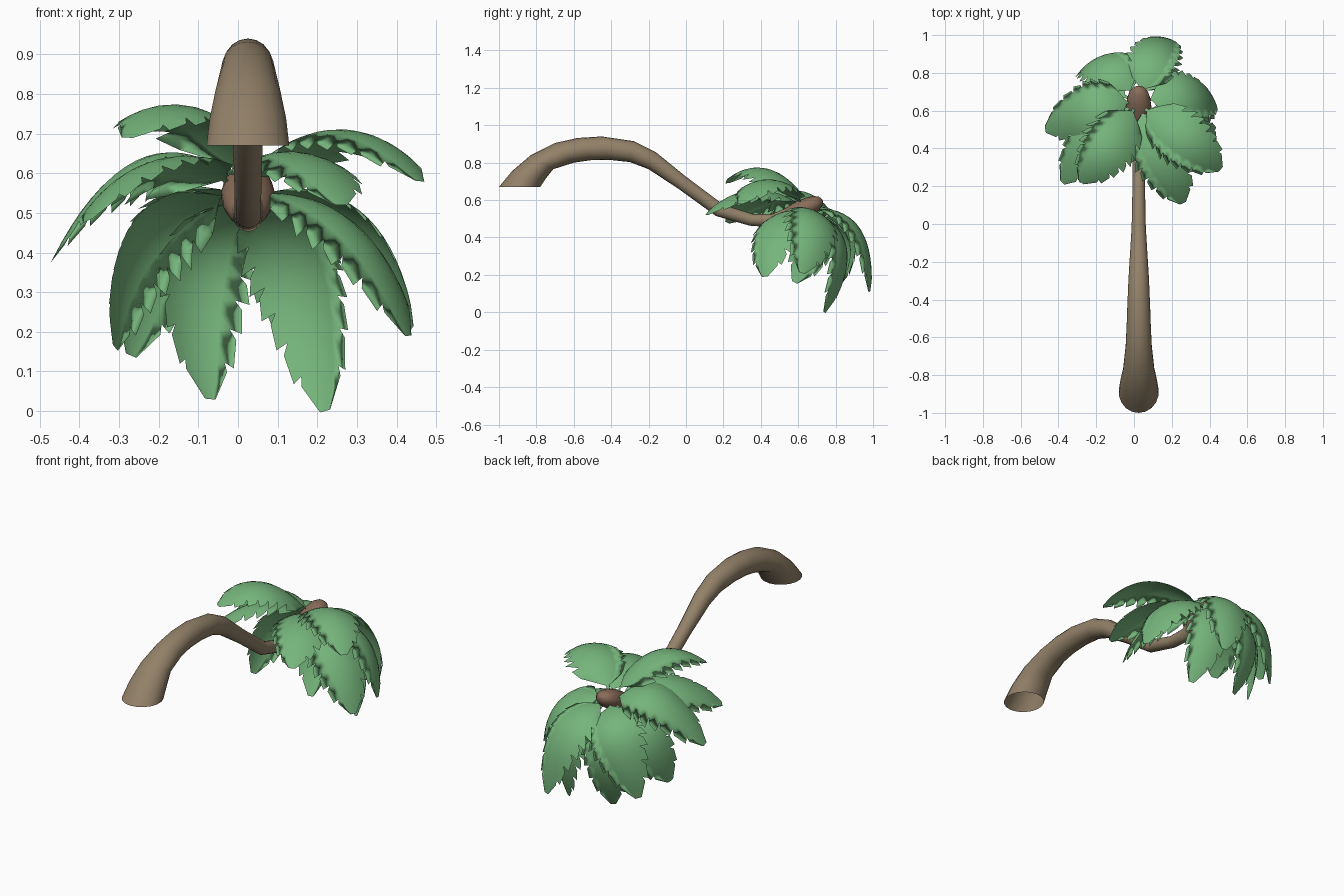
import bpy, math
from mathutils import Vector as V

if "Cube" in bpy.data.objects:
    bpy.data.objects.remove(bpy.data.objects["Cube"])


def material(name, rgb):
    m = bpy.data.materials.new(name)
    m.diffuse_color = (*rgb, 1)
    m.use_nodes = True
    m.node_tree.nodes["Principled BSDF"].inputs["Base Color"].default_value = m.diffuse_color
    return m


BARK = material("bark", (0.29, 0.22, 0.14))
BUD = material("bud_brown", (0.25, 0.15, 0.10))
LEAF = material("leaf_green", (0.18, 0.46, 0.20))


def make(name, verts, faces, mat):
    me = bpy.data.meshes.new(name)
    me.from_pydata([tuple(v) for v in verts], [], faces)
    me.materials.append(mat)
    ob = bpy.data.objects.new(name, me)
    bpy.context.collection.objects.link(ob)
    me.shade_smooth()
    return ob


def tube(name, rings, mat, sides=18, cap=False):
    """Loft rings given as (upper y, z, lower y, z, half width in x)."""
    verts, faces = [], []
    for uy, uz, ly, lz, w in rings:
        up, lo = V((0.025, uy, uz)), V((0.025, ly, lz))
        c, h = (up + lo) / 2, (up - lo) / 2
        for k in range(sides):
            a = 2 * math.pi * k / sides
            verts.append(c + h * math.cos(a) + V((w * math.sin(a), 0, 0)))
    for r in range(len(rings) - 1):
        for k in range(sides):
            j = (k + 1) % sides
            faces.append((r * sides + k, r * sides + j,
                          (r + 1) * sides + j, (r + 1) * sides + k))
    if cap:
        n = (len(rings) - 1) * sides
        faces.append(tuple(range(n, n + sides)))
    return make(name, verts, faces, mat)


# Bent trunk, flat-cut and open at its root
tube("trunk", [
    (-1.00, .67, -.78, .67, .106), (-.93, .755, -.75, .715, .098),
    (-.83, .84, -.71, .765, .083), (-.70, .905, -.60, .80, .07),
    (-.58, .932, -.51, .813, .065), (-.45, .94, -.41, .815, .061),
    (-.28, .915, -.30, .803, .055), (-.16, .855, -.20, .765, .048),
    (0, .725, -.04, .66, .038), (.20, .575, .16, .515, .034),
    (.36, .525, .34, .463, .034), (.46, .525, .48, .453, .036),
    (.54, .56, .585, .495, .045)], BARK)

# Bulbous bud at the crown: rings along a tilted axis
axis = V((0, .9, .44)).normalized()
across = V((0, -axis.z, axis.y))
rings = []
for s, r in [(-.16, .03), (-.12, .05), (-.07, .064), (-.02, .068),
             (.03, .062), (.07, .05), (.095, .03), (.105, .006)]:
    c = V((0, .635, .555)) + axis * s
    u, l = c + across * r * .8, c - across * r * .8
    rings.append((u.y, u.z, l.y, l.z, r))
tube("crown_bud", rings, BUD, cap=True)


def half_width(t):
    """Leaf outline: thin stalk, broad middle, blunt tip."""
    if t < .13:
        return .012
    u = min((t - .13) / .87, 1)
    return .018 + .147 * max(0, math.sin(math.pi * u ** .72)) ** .6


def frond(name, mid, tip, scale=1.0):
    base, mid, tip = V((.02, .64, .545)), V(mid), V(tip)
    ctrl = mid * 2 - (base + tip) / 2
    outward = mid - (base + tip) / 2 + (mid - V((0, .58, .3))).normalized() * .08
    side = (tip - base).cross(outward).normalized()

    def point(t, w, sgn):
        t = min(t, 1.0)
        p = base * (1 - t) ** 2 + ctrl * 2 * t * (1 - t) + tip * t * t
        d = ((ctrl - base) * (1 - t) + (tip - ctrl) * t).normalized()
        n = side.cross(d).normalized()
        if n.dot(outward) < 0:
            n.negate()
        return p + side * w * sgn - n * (w * w * 2.3)

    # Blade, slightly roofed across the midrib
    verts, faces = [], []
    steps = 18
    cols = (-.76, -.5, -.25, 0, .25, .5, .76)
    m = len(cols)
    for i in range(steps + 1):
        w = half_width(i / steps) * scale
        for c in cols:
            verts.append(point(i / steps, abs(c) * w, 1 if c > 0 else -1))
    for i in range(steps):
        for k in range(m - 1):
            a = i * m + k
            faces.append((a, a + 1, a + m + 1, a + m))
    # Leaflets along both edges: joined near the stalk, notched beyond
    for sgn, col in ((-1, 0), (1, m - 1)):
        for i in range(2, steps, 2):
            t0, t1 = i / steps, (i + 2) / steps
            wa, wb = half_width(t0) * scale, half_width(t1) * scale
            n = len(verts)
            if i < 6:
                verts += [point(t0, wa, sgn), point(t1, wb, sgn)]
            elif i < steps - 2:
                verts += [point(t0 + .04, wa * .9, sgn),
                          point(t1 + .02, wb * 1.05, sgn)]
            else:
                verts += [point(t0 + .03, wa * .8, sgn),
                          point(t1, wb, sgn)]
            r = [j * m + col for j in (i, i + 1, i + 2)]
            faces += [(r[0], r[1], n), (r[1], r[2], n + 1, n)]
    make(name, verts, faces, LEAF)


# Fronds: name, middle of the arch, tip, width scale
for f in [
    ("frond_front_left_high", (-.12, .43, .765), (-.28, .22, .69), .95),
    ("frond_front_left_low", (-.21, .47, .63), (-.38, .22, .48), .95),
    ("frond_left", (-.24, .62, .635), (-.47, .50, .38), 1.0),
    ("frond_left_hanging", (-.23, .72, .45), (-.31, .58, .16), .95),
    ("frond_back_left_high", (-.15, .86, .48), (-.27, .81, .14), .95),
    ("frond_back_left", (-.09, .86, .38), (-.07, .75, .03), .8),
    ("frond_back_under", (.15, .84, .37), (.22, .74, .0), .8),
    ("frond_back", (.115, .91, .47), (.19, .98, .11), .88),
    ("frond_right", (.30, .69, .49), (.44, .62, .21), .95),
    ("frond_right_hanging", (.27, .49, .48), (.43, .42, .19), .95),
    ("frond_right_high", (.25, .46, .71), (.46, .29, .58), .95),
    ("frond_front_right", (.14, .37, .655), (.26, .11, .52), .95),
]:
    frond(*f)
